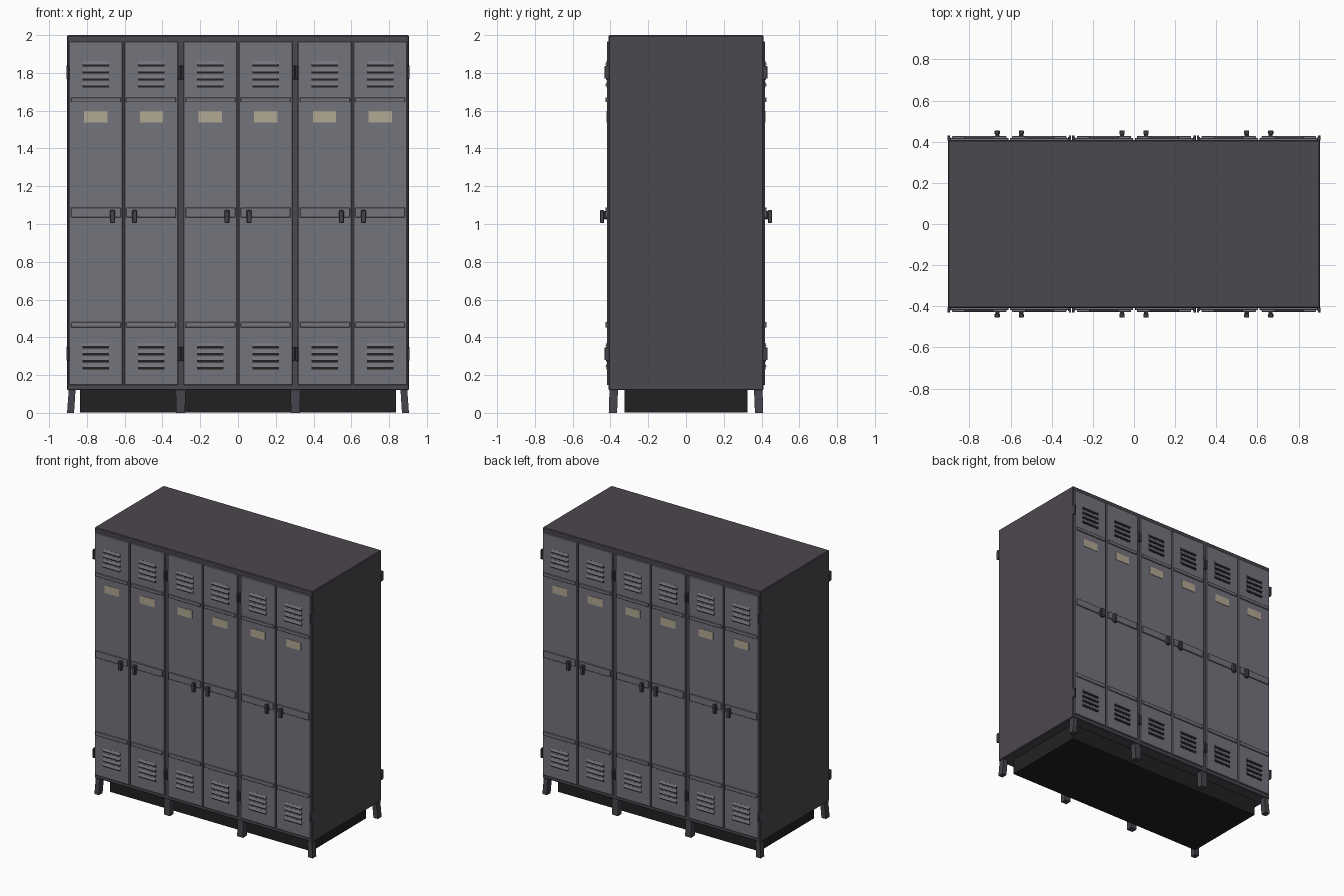
import bpy, bmesh

if "Cube" in bpy.data.objects:
    bpy.data.objects.remove(bpy.data.objects["Cube"])


def material(name, srgb):
    lin = [((c / 255 + 0.055) / 1.055) ** 2.4 for c in srgb]
    m = bpy.data.materials.new(name)
    m.diffuse_color = (*lin, 1)
    m.use_nodes = True
    m.node_tree.nodes["Principled BSDF"].inputs["Base Color"].default_value = m.diffuse_color
    return m


BODY = material("dark grey steel", (75, 71, 78))
DOOR = material("mid grey steel", (116, 115, 124))
TRIM = material("charcoal metal", (70, 68, 75))
LABEL = material("beige card", (178, 168, 148))
BLACK = material("near black", (33, 33, 33))


def add_block(bm, x, y, z, top_x=None, top_y=None):
    """Block from (min, max) ranges; top_x / top_y give a different upper outline."""
    rings = []
    for (x0, x1), (y0, y1), h in ((x, y, z[0]), (top_x or x, top_y or y, z[1])):
        rings.append([bm.verts.new(p) for p in
                      ((x0, y0, h), (x1, y0, h), (x1, y1, h), (x0, y1, h))])
    lo, hi = rings
    bm.faces.new(lo[::-1])
    bm.faces.new(hi)
    for i in range(4):
        j = (i + 1) % 4
        bm.faces.new((lo[i], lo[j], hi[j], hi[i]))


def make(name, mat, blocks, mirror=1, turn=1, shift=0, bevel=0):
    """Object from blocks, mirrored in x, moved sideways, then turned to front or back."""
    bm = bmesh.new()
    for b in blocks:
        add_block(bm, *b)
    for v in bm.verts:
        v.co.x = (v.co.x * mirror + shift) * turn
        v.co.y *= turn
    bmesh.ops.recalc_face_normals(bm, faces=bm.faces[:])
    me = bpy.data.meshes.new(name)
    bm.to_mesh(me)
    bm.free()
    me.materials.append(mat)
    ob = bpy.data.objects.new(name, me)
    bpy.context.collection.objects.link(ob)
    if bevel:
        mod = ob.modifiers.new("bevel", 'BEVEL')
        mod.width = bevel
        mod.segments = 1
    return ob


# Cabinet shell and recessed plinth
make("cabinet_body", BODY, [((-.905, .905), (-.409, .409), (.12, 2))], bevel=.005)
make("plinth", BLACK, [((-.836, .836), (-.325, .325), (.003, .125))])

# Door parts are laid out for a right-hand door, hinged on its outer edge
FACE = -.419                      # door front plane
DX = (.004, .289)                 # door width range
LX = (.076, .218)                 # louvre width range
SLOTS = [base - i * .037 for base in (1.845, .353) for i in range(4)]

for side, turn in (("front", 1), ("back", -1)):
    for pair, shift in enumerate((-.606, 0, .606)):
        for hand, mirror in (("right", 1), ("left", -1)):
            tag = f"{side}_{pair + 1}_{hand}"
            opts = dict(mirror=mirror, turn=turn, shift=shift)

            # Door leaf
            make("door_" + tag, DOOR, [(DX, (FACE, -.405), (.148, 1.967))],
                 bevel=.003, **opts)

            # Raised horizontal rails
            make("rails_" + tag, DOOR,
                 [((.014, .278), (-.427, FACE + .002), z)
                  for z in ((1.645, 1.67), (1.035, 1.087), (.452, .48))],
                 bevel=.002, **opts)

            # Vent slots under sloping hoods
            make("vent_slots_" + tag, BLACK,
                 [(LX, (FACE - .002, FACE + .002), (z - .011, z)) for z in SLOTS],
                 **opts)
            make("vent_hoods_" + tag, DOOR,
                 [(LX, (FACE - .009, FACE + .002), (z, z + .018),
                   (LX[0] + .003, LX[1] - .003), (FACE - .001, FACE + .002))
                  for z in SLOTS], **opts)

            # Name card
            make("name_card_" + tag, LABEL,
                 [((.086, .208), (FACE - .003, FACE + .002), (1.538, 1.597))], **opts)

            # Handle: mounting stub and grip
            make("handle_" + tag, TRIM,
                 [((.048, .068), (-.435, FACE), (1.025, 1.07)),
                  ((.046, .071), (-.455, -.434), (1.005, 1.073))],
                 bevel=.003, **opts)

            # Hinges: leaf and knuckle
            make("hinges_" + tag, TRIM,
                 [b for z in (1.765, .275) for b in (
                     ((.286, .301), (-.424, -.405), (z, z + .075)),
                     ((.289, .301), (-.431, -.42), (z + .004, z + .071)))],
                 bevel=.002, **opts)

    # Feet: two corner feet splayed outwards, two middle feet
    Y, TY = (-.409, -.365), (-.405, -.36)
    for hand, mirror in (("right", 1), ("left", -1)):
        make(f"corner_foot_{side}_{hand}", TRIM,
             [((.868, .905), Y, (0, .125), (.86, .896), TY)],
             mirror=mirror, turn=turn)
        make(f"middle_foot_{side}_{hand}", TRIM,
             [((.28, .328), Y, (0, .125), (.278, .33), TY)],
             mirror=mirror, turn=turn)
